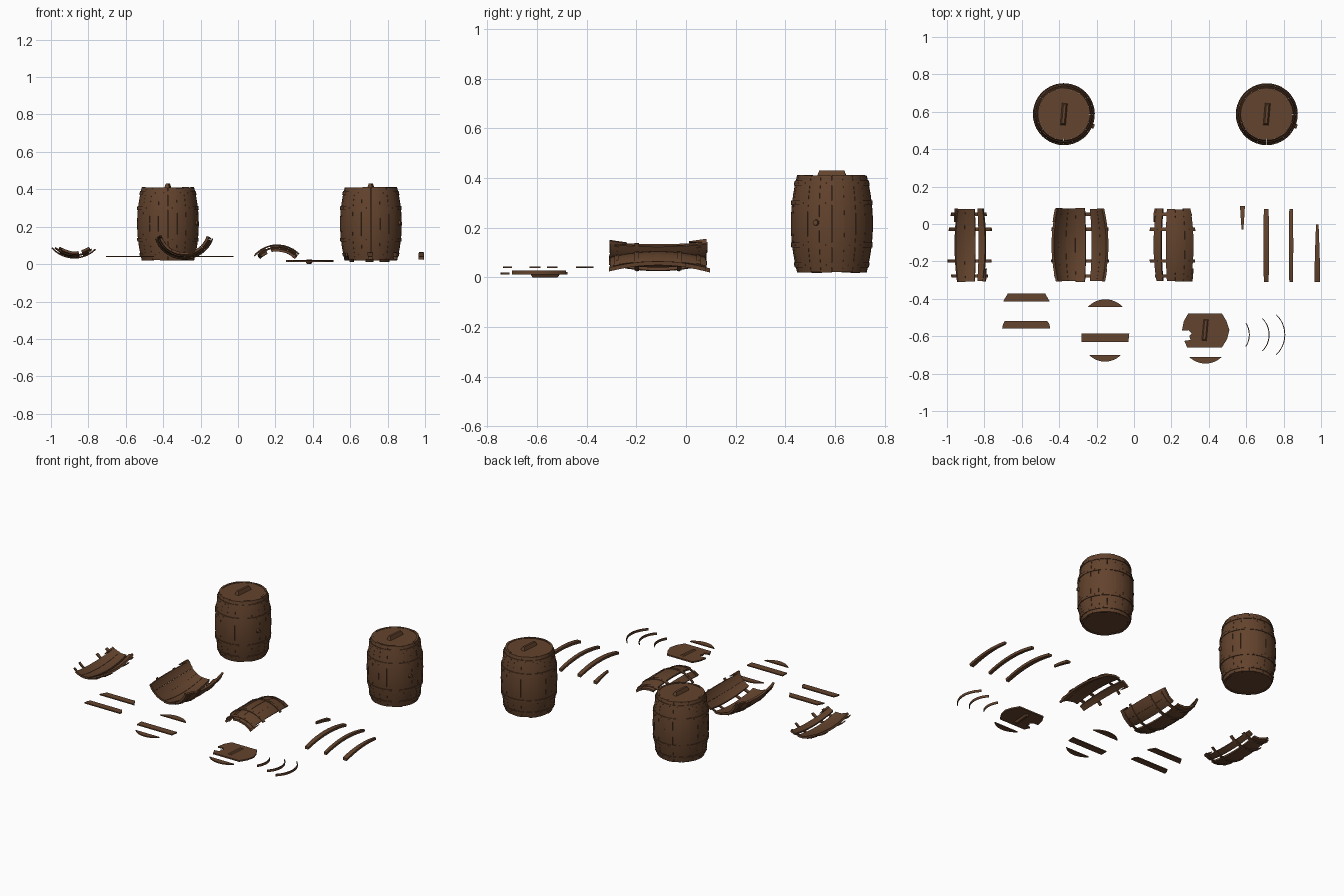
import bpy, bmesh, math, random
from math import sin, cos, radians, pi
from mathutils import Matrix, Vector

if "Cube" in bpy.data.objects:
    bpy.data.objects.remove(bpy.data.objects["Cube"])

random.seed(4)
HALF = 0.195            # half height of a barrel
HOOPS = (-0.165, -0.085, 0.085, 0.165)

wood = bpy.data.materials.new("dark brown wood")
wood.diffuse_color = (0.125, 0.056, 0.026, 1)
wood.use_nodes = True
wood.node_tree.nodes["Principled BSDF"].inputs["Base Color"].default_value = wood.diffuse_color


def radius(t):
    return 0.165 - 0.025 * (abs(t) / HALF) ** 2


def finish(bm, name, matrix=Matrix()):
    bmesh.ops.transform(bm, matrix=matrix, verts=bm.verts)
    bmesh.ops.recalc_face_normals(bm, faces=bm.faces)
    mesh = bpy.data.meshes.new(name)
    bm.to_mesh(mesh)
    bm.free()
    mesh.materials.append(wood)
    ob = bpy.data.objects.new(name, mesh)
    bpy.context.collection.objects.link(ob)
    for p in mesh.polygons:
        p.use_smooth = True
    bpy.context.view_layer.objects.active = ob
    ob.select_set(True)
    bpy.ops.object.shade_smooth_by_angle(angle=radians(30))
    ob.select_set(False)
    return ob


def bent_board(bm, a0, a1, t0, t1, thick=0.013, lift=0.0, nt=10, taper=(1, 1)):
    """Solid board bent over the barrel; angles in degrees, t along the axis."""
    na = max(2, round((a1 - a0) / 7))
    mid, half = (a0 + a1) / 2, (a1 - a0) / 2
    rows = []
    for i in range(nt + 1):
        t = t0 + (t1 - t0) * i / nt
        w = half * (taper[0] + (taper[1] - taper[0]) * i / nt)
        ring = []
        for k, r in ((1, radius(t) + lift), (-1, radius(t) + lift - thick)):
            for j in range(na + 1):
                a = radians(mid + k * w * (2 * j / na - 1))
                ring.append(bm.verts.new((r * sin(a), t, r * cos(a))))
        rows.append(ring)
    n = len(rows[0])
    for p, q in zip(rows, rows[1:]):
        for j in range(n):
            bm.faces.new((p[j], p[(j + 1) % n], q[(j + 1) % n], q[j]))
    for ring in (rows[0], rows[-1]):
        for j in range(na):
            bm.faces.new((ring[j], ring[j + 1], ring[n - 2 - j], ring[n - 1 - j]))


def add_staves(bm, angles, ragged):
    for a0, a1 in angles:
        bent_board(bm, a0, a1, -HALF + random.uniform(-ragged, ragged),
                   HALF + random.uniform(-ragged, ragged),
                   lift=random.uniform(-0.0008, 0.0008))


def add_nails(bm, angles):
    for t in HOOPS:
        for a0, a1 in angles:
            a = radians((a0 + a1) / 2)
            r = radius(t) + 0.004
            m = Matrix.Translation((r * sin(a), t, r * cos(a))) @ Matrix.Rotation(a, 4, 'Y')
            bmesh.ops.create_cube(bm, size=0.004, matrix=m)


def handle(name, x, y, z0, z1, turn=-5):
    bm = bmesh.new()
    bmesh.ops.create_cube(bm, size=1)
    for v in bm.verts:       # narrower along the top
        s = (0.45, 0.85) if v.co.z > 0 else (1, 1)
        v.co = (v.co.x * 0.03 * s[0], v.co.y * 0.118 * s[1], z1 if v.co.z > 0 else z0)
    finish(bm, name, Matrix.Translation((x, y, 0)) @ Matrix.Rotation(radians(turn), 4, 'Z'))


def slab(name, points, z0, z1):
    bm = bmesh.new()
    face = bm.faces.new([bm.verts.new((x, y, z0)) for x, y in points])
    up = bmesh.ops.extrude_face_region(bm, geom=[face])
    bmesh.ops.translate(bm, vec=(0, 0, z1 - z0),
                        verts=[g for g in up['geom'] if isinstance(g, bmesh.types.BMVert)])
    finish(bm, name)


def segment(cx, y_chord, half, sag, n=12):
    """Outline of a circle segment; sag sign gives the bulge direction."""
    r = (half * half + sag * sag) / (2 * abs(sag))
    a = math.asin(half / r)
    s = 1 if sag > 0 else -1
    return [(cx + r * sin(-a + 2 * a * i / n),
             y_chord + s * (r * cos(-a + 2 * a * i / n) - r * cos(a))) for i in range(n + 1)]


# Whole barrels
for cx, side in ((-0.375, "left"), (0.71, "right")):
    cy, cz = 0.587, 0.215
    stand = Matrix.Translation((cx, cy, cz)) @ Matrix.Rotation(pi / 2, 4, 'X')
    angles = [(18 * i, 18 * i + 17.7) for i in range(20)]
    bm = bmesh.new()
    add_staves(bm, angles, 0.002)
    finish(bm, side + "_barrel_staves", stand)

    bm = bmesh.new()
    for t in HOOPS:
        bent_board(bm, 0, 359.9, t - 0.01, t + 0.01, 0.006, 0.004, 2)
    add_nails(bm, angles)
    finish(bm, side + "_barrel_hoops", stand)

    for label, z in (("lid", 0.401), ("bottom", 0.03)):
        bm = bmesh.new()
        bmesh.ops.create_cone(bm, cap_ends=True, segments=40, radius1=0.131,
                              radius2=0.131, depth=0.012)
        finish(bm, side + "_barrel_" + label, Matrix.Translation((cx, cy, z)))
    handle(side + "_lid_handle", cx, cy, 0.405, 0.43)

    # Bung in the side
    bm = bmesh.new()
    bmesh.ops.create_cone(bm, cap_ends=True, segments=12, radius1=0.015,
                          radius2=0.011, depth=0.03)
    d = Vector((0.92, -0.38, 0)).normalized()
    rot = d.to_track_quat('Z', 'Y').to_matrix().to_4x4()
    finish(bm, side + "_bung", Matrix.Translation(Vector((cx, cy, 0.22)) + d * 0.16) @ rot)

# Broken shells lying on the ground: centre x, axis z, up/down, staves, hoop span
shells = (
    ("left_broken_shell", -0.875, 0.195, -1,
     [(-31, -12), (-11.7, 10), (17, 31)], (-49, 45)),
    ("middle_broken_shell", -0.288, 0.19, -1,
     [(-68, -49), (-48.7, -30), (-29.7, -10), (-9.7, 11), (24, 44), (44.3, 66)], (-74, 72)),
    ("right_broken_shell", 0.21, -0.06, 1,
     [(-40, -24), (-14, 4), (4.3, 22), (22.3, 41)], (-50, 50)),
)
for name, cx, az, flip, angles, (h0, h1) in shells:
    place = Matrix.Translation((cx, -0.113, az)) @ Matrix.Diagonal((1, 1, flip, 1))
    bm = bmesh.new()
    add_staves(bm, angles, 0.004)
    finish(bm, name + "_staves", place)
    bm = bmesh.new()
    for t in HOOPS:
        cut = 0 if abs(t) < 0.1 else 5
        bent_board(bm, h0 + cut + random.uniform(0, 5), h1 - cut - random.uniform(0, 5),
                   t - 0.009, t + 0.009, 0.006, 0.004, 2)
    # Splinters left beside the outer staves
    for a, s in ((angles[0][0] - 3, 1), (angles[-1][1] + 3, -1)):
        bent_board(bm, a - 3, a + 3, s * HALF, s * (HALF - 0.07), nt=4, taper=(1, 0.2))
    add_nails(bm, angles)
    finish(bm, name + "_hoops", place)

# Loose bent staves
for name, x, half, t0, t1, taper in (
        ("short_broken_stave", 0.58, 5.5, 0.085, 0.212, (0.3, 1)),
        ("first_loose_stave", 0.707, 5.2, -HALF, HALF, (1, 1)),
        ("second_loose_stave", 0.84, 4, -HALF, HALF, (1, 1)),
        ("long_broken_stave", 0.98, 6.2, -HALF, 0.113, (1, 0.4))):
    bm = bmesh.new()
    bent_board(bm, -half, half, t0, t1, 0.016, taper=taper)
    finish(bm, name, Matrix.Translation((x, -0.115, -0.1)))

# Flat lid planks
slab("upper_plank", [(-0.70, -0.415), (-0.45, -0.415), (-0.475, -0.372), (-0.675, -0.372)], 0.037, 0.044)
slab("lower_plank", [(-0.705, -0.56), (-0.448, -0.56), (-0.452, -0.535), (-0.465, -0.518),
                     (-0.69, -0.518), (-0.70, -0.535)], 0.037, 0.044)
slab("middle_plank", [(-0.28, -0.63), (-0.03, -0.63), (-0.025, -0.585), (-0.28, -0.585)], 0.037, 0.044)
slab("upper_lid_edge", segment(-0.153, -0.443, 0.093, 0.04), 0.037, 0.044)
slab("lower_lid_edge", segment(-0.155, -0.70, 0.085, -0.036), 0.037, 0.044)
slab("front_lid_edge", segment(0.382, -0.71, 0.088, -0.036), 0.012, 0.019)

# Broken lid with a notch and a handle
slab("broken_lid", [(0.29, -0.478), (0.47, -0.478), (0.495, -0.52), (0.51, -0.565),
                    (0.498, -0.615), (0.47, -0.66), (0.285, -0.66), (0.268, -0.625),
                    (0.302, -0.62), (0.296, -0.598), (0.308, -0.585), (0.29, -0.568),
                    (0.256, -0.57), (0.266, -0.52)], 0.012, 0.021)
handle("broken_lid_handle", 0.38, -0.567, 0.019, 0.026)
handle("broken_lid_under_bar", 0.38, -0.567, 0.014, 0.0)

# Loose hoop pieces
for i, (x, y, half, sag) in enumerate(((0.60, -0.592, 0.063, 0.019),
                                       (0.688, -0.592, 0.088, 0.037),
                                       (0.762, -0.592, 0.108, 0.047))):
    outer = segment(0, 0, half, sag)
    ring = [(x + v, y + u) for u, v in outer]
    inner = [(px - 0.005, py) for px, py in reversed(ring)]
    slab("loose_hoop_%d" % (i + 1), ring + inner, 0.012, 0.027)
